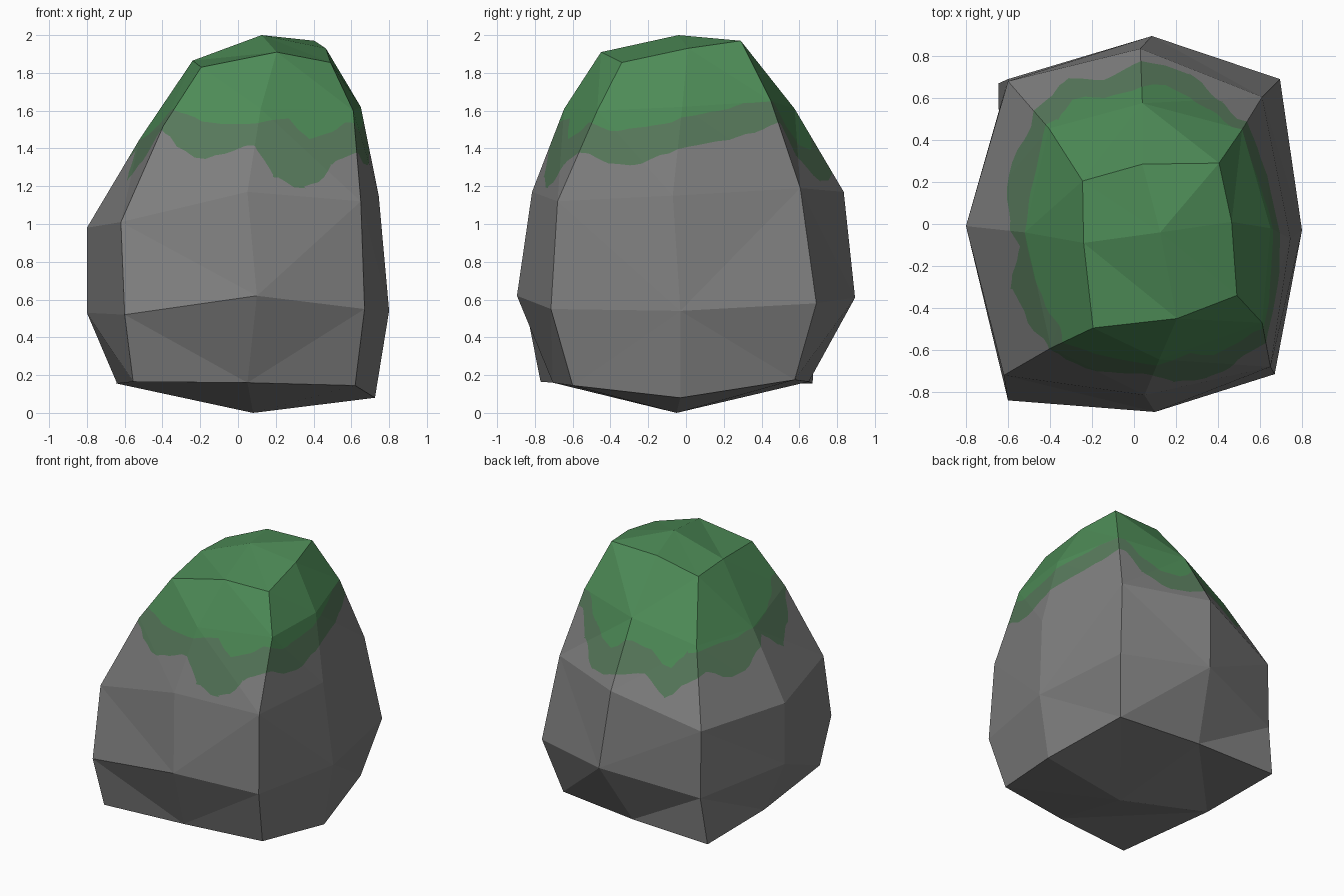
import bpy, bmesh, math

if "Cube" in bpy.data.objects:
    bpy.data.objects.remove(bpy.data.objects["Cube"])

# ---- cross-sections of the boulder, bottom to top, eight points each:
# front-left, front, front-right, right, back-right, back, back-left, left
RINGS = [
    [(-.555, -.77, .165), (.05, -.705, .16), (.62, -.60, .145), (.725, -.03, .08),
     (.60, .575, .175), (-.02, .65, .165), (-.645, .67, .155), (-.64, .0, .155)],
    [(-.60, -.84, .52), (.10, -.895, .62), (.67, -.715, .55), (.80, -.03, .54),
     (.695, .69, .58), (.085, .895, .61), (-.60, .69, .49), (-.80, -.01, .53)],
    [(-.62, -.72, 1.01), (.05, -.815, 1.17), (.65, -.68, 1.12), (.745, -.07, 1.15),
     (.61, .605, 1.19), (.03, .835, 1.17), (-.60, .68, .98), (-.80, -.01, .98)],
    [(-.395, -.59, 1.52), (.12, -.645, 1.61), (.61, -.47, 1.60), (.65, -.02, 1.62),
     (.515, .45, 1.65), (.04, .575, 1.61), (-.405, .455, 1.475), (-.52, -.04, 1.45)],
    [(-.195, -.495, 1.83), (.205, -.45, 1.91), (.49, -.34, 1.855), (.465, .01, 1.93),
     (.405, .29, 1.97), (.04, .285, 1.96), (-.245, .205, 1.85), (-.24, -.09, 1.865)],
]
BOTTOM, TOP = (.08, -.05, 0), (.125, -.04, 2.0)

# ---- moss outline: angle around the boulder, lower edge of thick moss, of thin moss
MOSS = [
    (0, 1.57, 1.41), (17, 1.60, 1.44), (30, 1.64, 1.48), (44, 1.65, 1.54),
    (57, 1.49, 1.34), (68, 1.41, 1.23), (78, 1.39, 1.23), (88, 1.48, 1.27),
    (101, 1.44, 1.29), (115, 1.33, 1.16), (126, 1.43, 1.26), (136, 1.44, 1.31),
    (152, 1.44, 1.23), (164, 1.43, 1.24), (180, 1.45, 1.32), (191, 1.45, 1.385),
    (207, 1.47, 1.24), (222, 1.52, 1.33), (236, 1.61, 1.50), (246, 1.58, 1.39),
    (254, 1.54, 1.34), (263, 1.53, 1.37), (276, 1.53, 1.42), (286, 1.55, 1.24),
    (293, 1.56, 1.19), (301, 1.45, 1.22), (310, 1.48, 1.34), (319, 1.54, 1.38),
    (329, 1.49, 1.32), (338, 1.51, 1.31), (351, 1.53, 1.37), (360, 1.57, 1.41),
]


def above_moss_edge(co, column):
    """Height of a point above the given moss edge."""
    a = math.degrees(math.atan2(co.y, co.x)) % 360
    for p, q in zip(MOSS, MOSS[1:]):
        if a <= q[0]:
            t = (a - p[0]) / (q[0] - p[0])
            t = t * t * (3 - 2 * t)
            return co.z - (p[column] + (q[column] - p[column]) * t)


def material(name, rgb):
    m = bpy.data.materials.new(name)
    m.diffuse_color = (*rgb, 1)
    m.use_nodes = True
    m.node_tree.nodes["Principled BSDF"].inputs["Base Color"].default_value = m.diffuse_color
    return m


def cut_along_edge(bm, column):
    """Cut the faces where they cross a moss edge."""
    d = {v: above_moss_edge(v.co, column) for v in bm.verts}
    d = {v: (h if abs(h) > 1e-4 else 1e-4) for v, h in d.items()}
    cuts = set()
    for e in list(bm.edges):
        a, b = e.verts
        if d[a] * d[b] < 0:
            cuts.add(bmesh.utils.edge_split(e, a, d[a] / (d[a] - d[b]))[1])
    for f in list(bm.faces):
        on = [v for v in f.verts if v in cuts]
        if len(on) == 2:
            bmesh.utils.face_split(f, on[0], on[1])


# ---- loft the boulder
bm = bmesh.new()
rings = [[bm.verts.new(p) for p in ring] for ring in RINGS]
for lo, hi in zip(rings, rings[1:]):
    for i in range(8):
        j = (i + 1) % 8
        bm.faces.new((lo[i], lo[j], hi[j], hi[i]))

# top and bottom caps: four quads around a centre point
top, bottom = bm.verts.new(TOP), bm.verts.new(BOTTOM)
for i in (1, 3, 5, 7):
    j, k = (i + 1) % 8, (i + 2) % 8
    bm.faces.new((rings[4][i], rings[4][j], rings[4][k], top))
    bm.faces.new((rings[0][k], rings[0][j], rings[0][i], bottom))
bmesh.ops.triangulate(bm, faces=bm.faces[:])

# ---- refine the walls that carry the moss outline, then cut the outlines
walls = {e for e in bm.edges if all(.9 < v.co.z < 1.99 for v in e.verts)}
bmesh.ops.subdivide_edges(bm, edges=list(walls), cuts=9, use_grid_fill=True)
bmesh.ops.triangulate(bm, faces=bm.faces[:])
for column in (1, 2):
    cut_along_edge(bm, column)
    bmesh.ops.triangulate(bm, faces=bm.faces[:])

# ---- colour by height above the moss outlines
for f in bm.faces:
    c = f.calc_center_median()
    f.material_index = (2 if above_moss_edge(c, 1) > 0 else
                        1 if above_moss_edge(c, 2) > 0 else 0)
bmesh.ops.recalc_face_normals(bm, faces=bm.faces[:])

mesh = bpy.data.meshes.new("mossy_boulder")
bm.to_mesh(mesh)
bm.free()
for m in (material("grey stone", (.21, .21, .21)),
          material("thin moss", (.095, .19, .105)),
          material("thick moss", (.075, .26, .095))):
    mesh.materials.append(m)
boulder = bpy.data.objects.new("mossy_boulder", mesh)
bpy.context.collection.objects.link(boulder)
